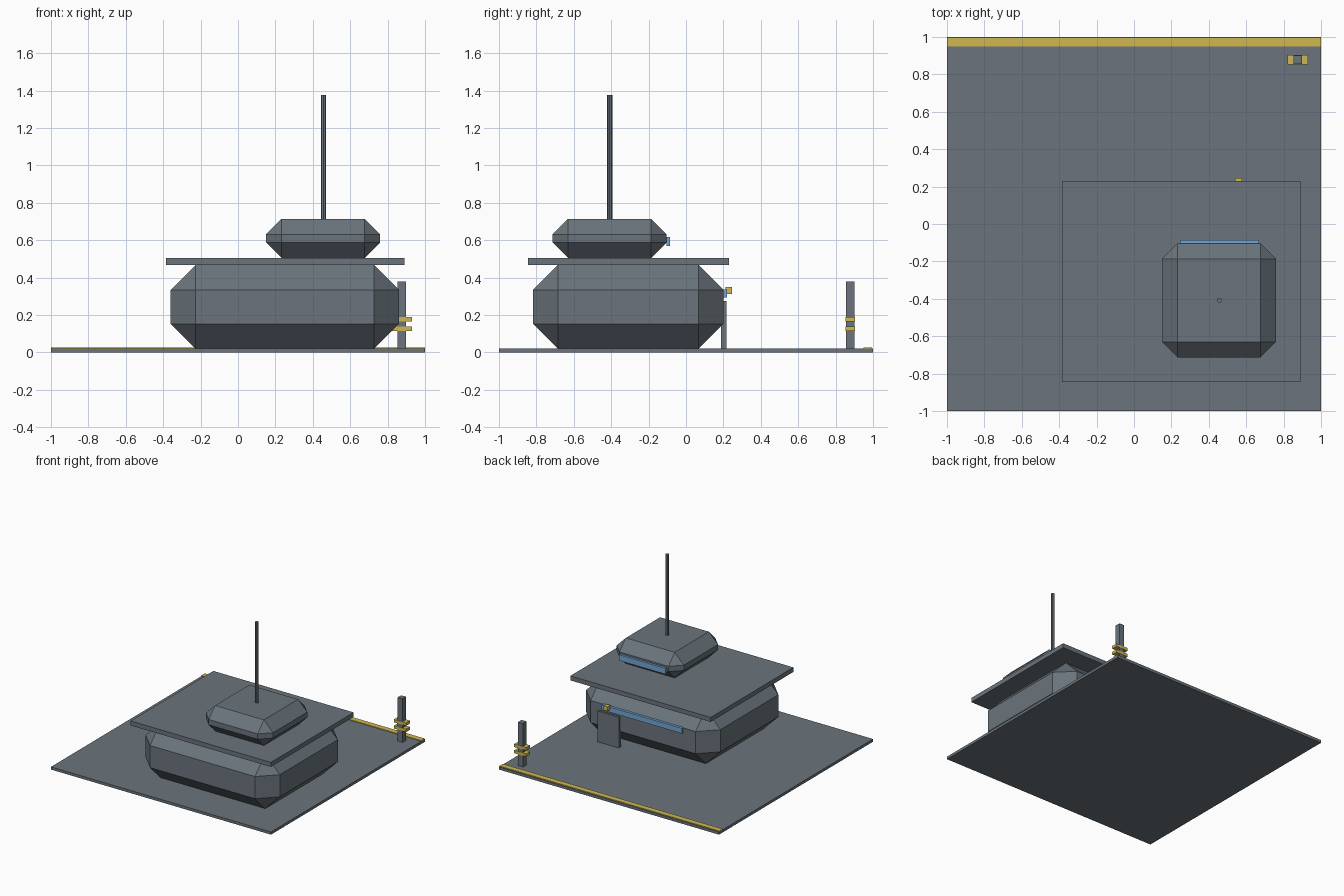
import bpy, bmesh, math

if "Cube" in bpy.data.objects:
    bpy.data.objects.remove(bpy.data.objects["Cube"])


def material(name, rgb):
    m = bpy.data.materials.new(name)
    m.diffuse_color = (*rgb, 1.0)
    m.use_nodes = True
    m.node_tree.nodes["Principled BSDF"].inputs["Base Color"].default_value = m.diffuse_color
    return m


GREY = material("slate grey", (0.145, 0.175, 0.2))
YELLOW = material("warning yellow", (0.62, 0.48, 0.085))
BLUE = material("window blue", (0.17, 0.38, 0.64))


def finish(name, bm, mat):
    bmesh.ops.recalc_face_normals(bm, faces=bm.faces)
    mesh = bpy.data.meshes.new(name)
    bm.to_mesh(mesh)
    bm.free()
    mesh.materials.append(mat)
    ob = bpy.data.objects.new(name, mesh)
    bpy.context.collection.objects.link(ob)
    return ob


def box(name, x, y, z, mat, chamfer=0.0):
    """Box between (min, max) ranges, with an optional one-step chamfer."""
    bm = bmesh.new()
    bmesh.ops.create_cube(bm, size=1)
    for v in bm.verts:
        for i, (lo, hi) in enumerate((x, y, z)):
            v.co[i] = (lo + hi) / 2 + v.co[i] * (hi - lo)
    if chamfer:
        bmesh.ops.bevel(bm, geom=bm.edges[:], offset=chamfer, offset_type='OFFSET',
                        segments=1, profile=0.5, affect='EDGES')
    return finish(name, bm, mat)


# Ground slab with a yellow edge line
box("base_slab", (-1, 1), (-1, 1), (0, 0.022), GREY)
box("edge_stripe", (-1, 1), (0.95, 0.995), (0.02, 0.028), YELLOW)

# Chamfered main building and overhanging roof
box("main_building", (-0.36, 0.86), (-0.818, 0.2), (0.02, 0.468), GREY, 0.133)
box("roof_slab", (-0.385, 0.89), (-0.845, 0.23), (0.468, 0.505), GREY)

# Control cabin on the roof, with mast
box("upper_cabin", (0.15, 0.76), (-0.713, -0.103), (0.505, 0.715), GREY, 0.083)
bm = bmesh.new()
bmesh.ops.create_cone(bm, cap_ends=True, segments=8, radius1=0.014, radius2=0.014, depth=0.675)
bmesh.ops.translate(bm, verts=bm.verts, vec=(0.457, -0.408, 1.0405))
finish("mast", bm, GREY)

# Window bands on the back
box("upper_window", (0.247, 0.667), (-0.105, -0.085), (0.57, 0.618), BLUE)
box("lower_window", (-0.115, 0.615), (0.197, 0.218), (0.295, 0.338), BLUE)

# Door and the lamp above it
box("door", (0.46, 0.655), (0.188, 0.216), (0.02, 0.275), GREY)
box("door_lamp", (0.54, 0.577), (0.21, 0.247), (0.313, 0.35), YELLOW)

# Corner post with two yellow bands
box("post", (0.853, 0.897), (0.855, 0.9), (0.02, 0.38), GREY)
for i, z in enumerate((0.128, 0.179)):
    box(f"post_band_{i + 1}", (0.82, 0.93), (0.853, 0.903), (z - 0.012, z + 0.012), YELLOW)
